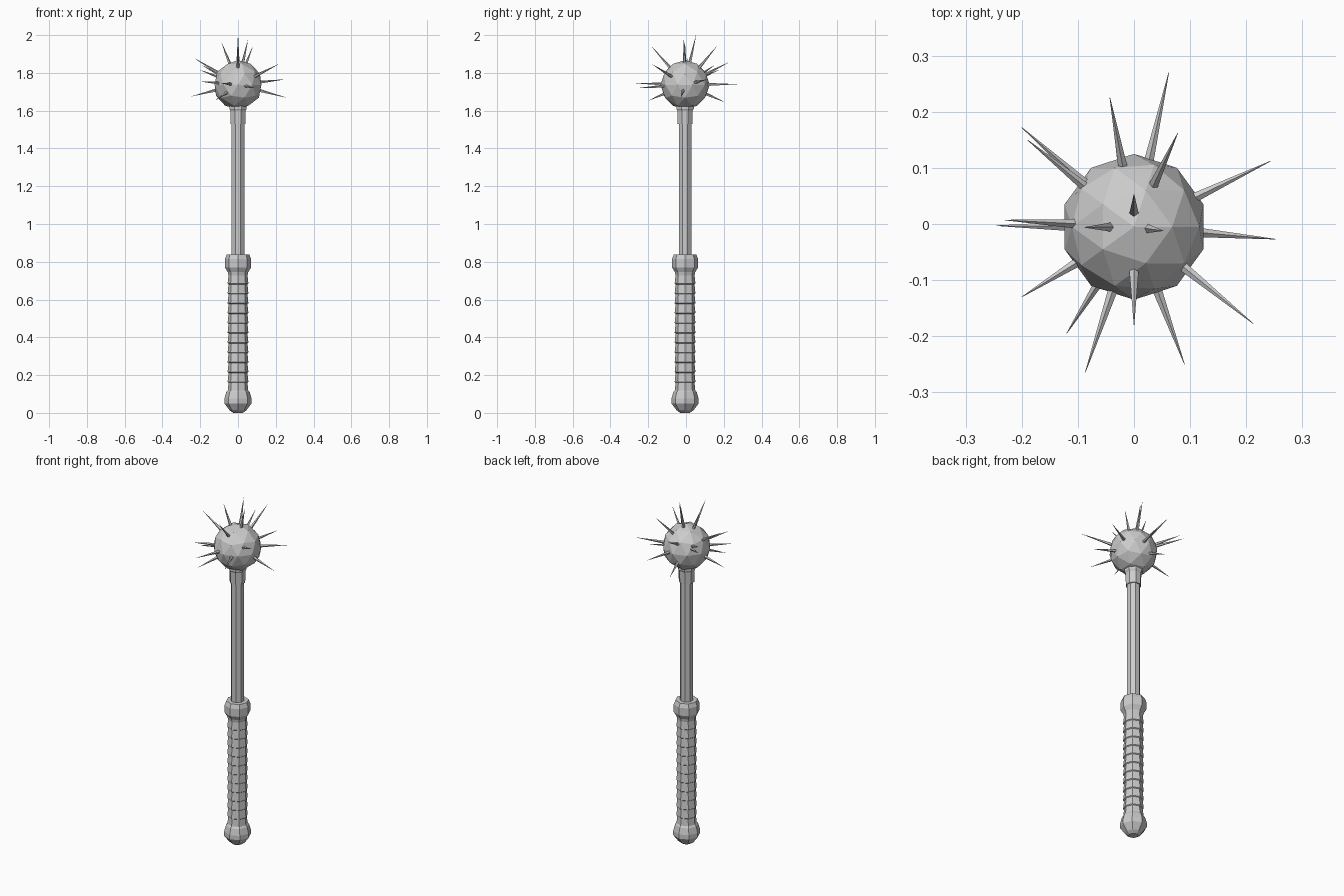
import bpy, bmesh, math
from mathutils import Vector

if "Cube" in bpy.data.objects:
    bpy.data.objects.remove(bpy.data.objects["Cube"])

CY = -0.005  # shaft axis sits slightly forward because of uneven spikes
CENTRE = Vector((0, CY, 1.737))


def new_object(name, bm):
    bmesh.ops.recalc_face_normals(bm, faces=bm.faces[:])
    mesh = bpy.data.meshes.new(name)
    bm.to_mesh(mesh)
    bm.free()
    ob = bpy.data.objects.new(name, mesh)
    bpy.context.collection.objects.link(ob)
    return ob


def lathe(name, profile, sides=8, turn=0.0):
    """Turn a (radius, z) profile into a faceted closed solid."""
    bm = bmesh.new()
    rings = []
    for r, z in profile:
        rings.append([bm.verts.new((r * math.cos(turn + math.tau * i / sides),
                                    CY + r * math.sin(turn + math.tau * i / sides), z))
                      for i in range(sides)])
    for a, b in zip(rings, rings[1:]):
        for i in range(sides):
            j = (i + 1) % sides
            bm.faces.new((a[i], a[j], b[j], b[i]))
    bm.faces.new(rings[0])
    bm.faces.new(rings[-1])
    return new_object(name, bm)


# Pommel
lathe("pommel", [(0.025, 0), (0.045, 0.014), (0.072, 0.05), (0.072, 0.075),
                 (0.062, 0.11), (0.05, 0.125)])

# Wrapped grip: stacked bands with a small lip each
bands = 12
step = (0.735 - 0.11) / bands
grip = []
for i in range(bands):
    z = 0.11 + i * step
    grip += [(0.055, z + 0.002), (0.050, z + step - 0.002)]
lathe("grip", grip)

# Collar between grip and shaft
lathe("grip_collar", [(0.050, 0.725), (0.054, 0.745), (0.069, 0.77),
                      (0.069, 0.815), (0.060, 0.838)])

# Shaft and the socket under the head
lathe("shaft", [(0.036, 0.80), (0.036, 1.64)], turn=math.pi / 8)
lathe("head_socket", [(0.042, 1.53), (0.044, 1.60), (0.050, 1.61), (0.050, 1.64)],
      turn=math.pi / 8)

# Faceted ball head
bm = bmesh.new()
bmesh.ops.create_icosphere(bm, subdivisions=2, radius=0.13)
bmesh.ops.translate(bm, verts=bm.verts[:], vec=CENTRE)
new_object("ball_head", bm)

# Spikes: tip positions, each pointing away from the ball centre
tips = [
    (-0.20, 0.172, 1.815), (-0.19, 0.15, 1.84), (-0.043, 0.225, 1.855),
    (-0.04, 0.205, 1.645), (0.062, 0.27, 1.74), (0.078, 0.162, 1.94),
    (0.243, 0.112, 1.765), (0.252, -0.027, 1.67), (0.213, -0.178, 1.845),
    (0.09, -0.25, 1.72), (0.0, -0.18, 1.937), (-0.087, -0.265, 1.745),
    (-0.12, -0.195, 1.655), (-0.20, -0.13, 1.755), (-0.245, -0.003, 1.676),
    (-0.23, 0.007, 1.877), (-0.088, -0.006, 1.962), (0.0, 0.053, 2.0),
    (0.052, -0.012, 1.973),
]
bm = bmesh.new()
for tip in tips:
    tip = Vector(tip)
    direction = (tip - CENTRE).normalized()
    base = CENTRE + direction * 0.10
    rot = direction.to_track_quat('Z', 'Y').to_matrix().to_4x4()
    rot.translation = (base + tip) / 2
    bmesh.ops.create_cone(bm, cap_ends=True, segments=5, radius1=0.010, radius2=0.0005,
                          depth=(tip - base).length, matrix=rot)
new_object("spikes", bm)
